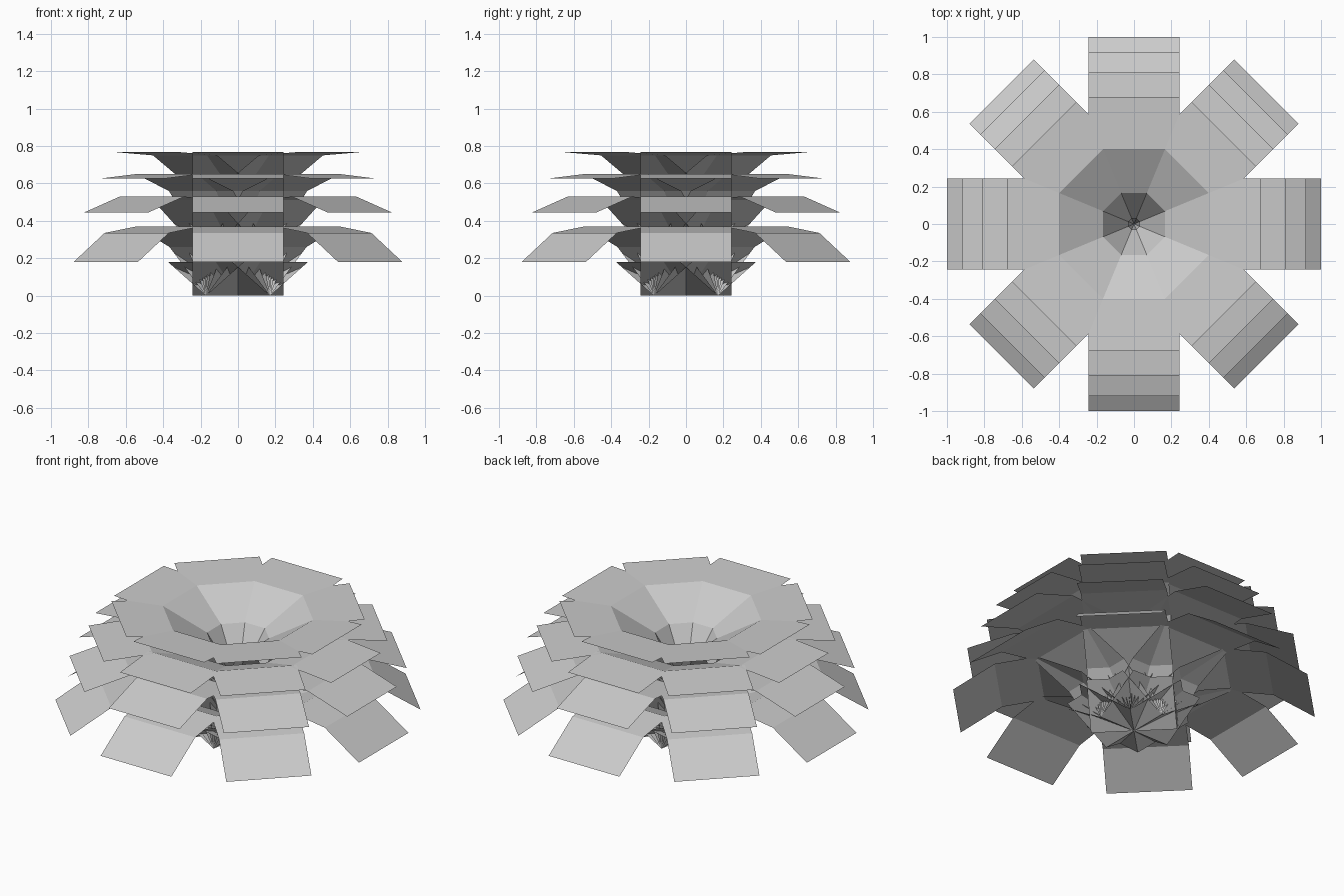
import bpy, bmesh, math

if "Cube" in bpy.data.objects:
    bpy.data.objects.remove(bpy.data.objects["Cube"])

HALF_WIDTH = 0.243
COUNT = 8

def ring_of_petals(name, profile):
    """Eight thin strips, each following a (radius, height) profile."""
    bm = bmesh.new()
    for k in range(COUNT):
        a = 2 * math.pi * k / COUNT
        c, s = math.cos(a), math.sin(a)
        rows = []
        for r, z in profile:
            rows.append([bm.verts.new((r * c - t * s, r * s + t * c, z))
                         for t in (-HALF_WIDTH, HALF_WIDTH)])
        for (a0, a1), (b0, b1) in zip(rows, rows[1:]):
            bm.faces.new((a0, b0, b1, a1))
    mesh = bpy.data.meshes.new(name)
    bm.to_mesh(mesh)
    bm.free()
    obj = bpy.data.objects.new(name, mesh)
    bpy.context.collection.objects.link(obj)
    return obj

# short cup under the flower
ring_of_petals("sepals", [(0, 0), (0.286, 0.18)])

# drooping outer petals up to the flat inner petals
ring_of_petals("outer_petals",
               [(0, 0), (0.275, 0.26), (0.526, 0.37), (0.766, 0.335), (1.0, 0.18)])
ring_of_petals("middle_petals",
               [(0, 0), (0.19, 0.345), (0.40, 0.51), (0.65, 0.53), (0.92, 0.445)])
ring_of_petals("upper_petals",
               [(0, 0), (0.10, 0.355), (0.28, 0.56), (0.53, 0.65), (0.81, 0.625)])
ring_of_petals("inner_petals",
               [(0, 0), (0.03, 0.37), (0.165, 0.61), (0.40, 0.75), (0.68, 0.767)])
